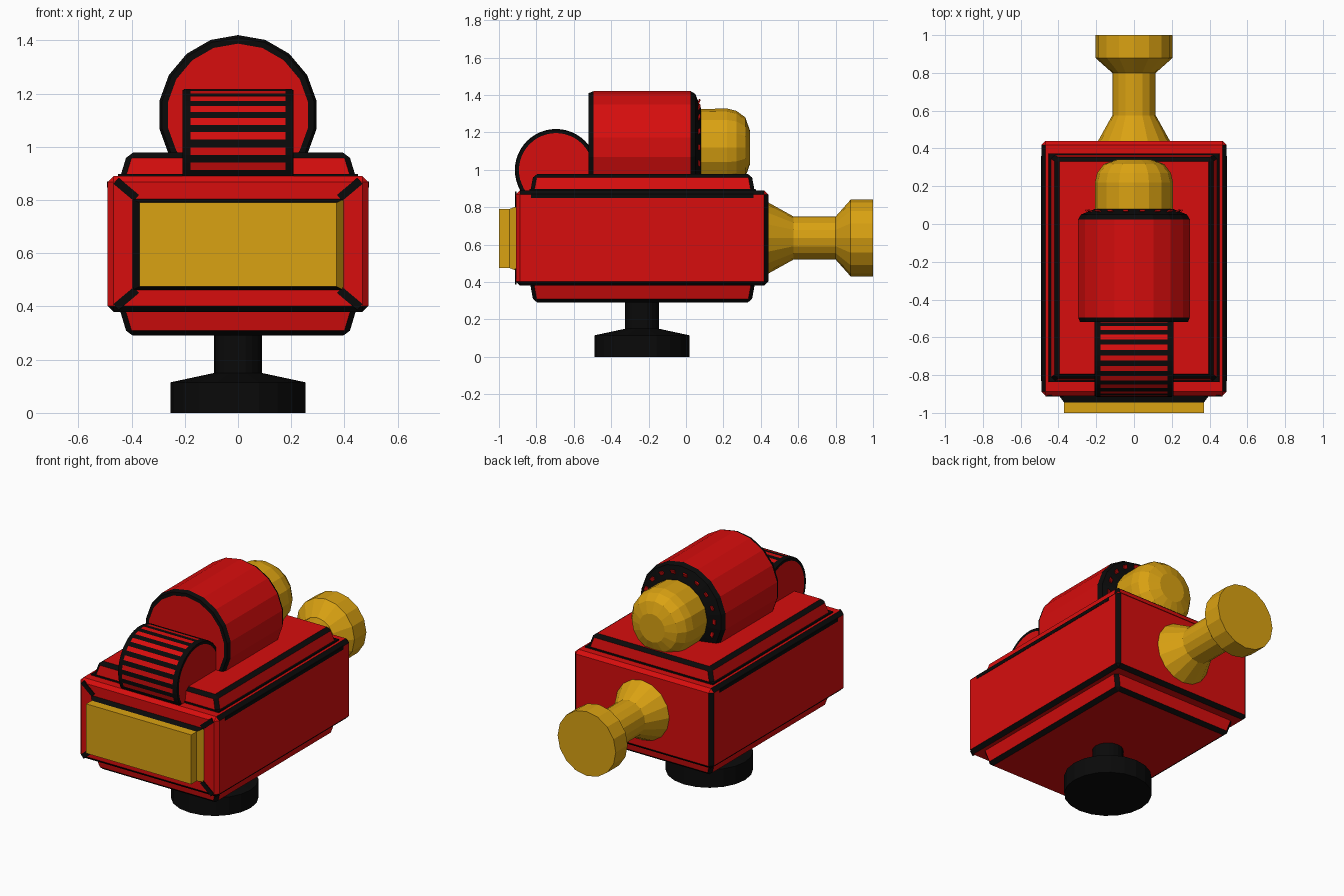
import bpy, bmesh, math
from mathutils import Vector, Matrix

if "Cube" in bpy.data.objects:
    bpy.data.objects.remove(bpy.data.objects["Cube"])


def material(name, rgb):
    m = bpy.data.materials.new(name)
    m.diffuse_color = (*rgb, 1)
    m.use_nodes = True
    m.node_tree.nodes["Principled BSDF"].inputs["Base Color"].default_value = m.diffuse_color
    return m


MATS = [material("red", (0.68, 0.004, 0.004)),
        material("black", (0.003, 0.003, 0.003)),
        material("gold", (0.70, 0.36, 0.006))]
RED, BLACK, GOLD = range(3)


def finish(name, bm):
    bmesh.ops.recalc_face_normals(bm, faces=bm.faces)
    me = bpy.data.meshes.new(name)
    for m in MATS:
        me.materials.append(m)
    bm.to_mesh(me)
    bm.free()
    ob = bpy.data.objects.new(name, me)
    bpy.context.collection.objects.link(ob)
    return ob


def rect_z(hx, y0, y1, z):
    return [(-hx, y0, z), (hx, y0, z), (hx, y1, z), (-hx, y1, z)]


def rect_y(hx, z0, z1, y):
    return [(-hx, y, z0), (hx, y, z0), (hx, y, z1), (-hx, y, z1)]


def block(name, ring_a, ring_b, mat=RED, bevel=0, rule=None):
    """Six-sided block between two rectangles, with black chamfers."""
    bm = bmesh.new()
    a = [bm.verts.new(p) for p in ring_a]
    b = [bm.verts.new(p) for p in ring_b]
    bm.faces.new(a)
    bm.faces.new(b)
    for i in range(4):
        j = (i + 1) % 4
        bm.faces.new((a[i], a[j], b[j], b[i]))
    for f in bm.faces:
        f.material_index = mat
    bmesh.ops.recalc_face_normals(bm, faces=bm.faces)
    if bevel:
        bmesh.ops.bevel(bm, geom=bm.edges[:], offset=bevel, segments=1,
                        profile=0.5, affect='EDGES', material=BLACK)
    bm.normal_update()
    if rule:
        for f in bm.faces:
            f.material_index = rule(f)
    return finish(name, bm)


def lathe(name, profile, sides, axis, center, rule):
    """Revolve (radius, height) points; rule(segment, side) gives the colour."""
    bm = bmesh.new()
    rings = []
    for r, h in profile:
        ring = []
        for i in range(sides):
            t = 2 * math.pi * i / sides
            s, c = r * math.sin(t), r * math.cos(t)
            p = {'x': (h, s, c), 'y': (s, h, c), 'z': (s, c, h)}[axis]
            ring.append(bm.verts.new(Vector(p) + Vector(center)))
        rings.append(ring)
    for k in range(len(rings) - 1):
        for i in range(sides):
            j = (i + 1) % sides
            f = bm.faces.new((rings[k][i], rings[k][j], rings[k + 1][j], rings[k + 1][i]))
            f.material_index = rule(k, i)
    for ring, k in ((rings[0], -1), (rings[-1], len(rings) - 1)):
        bm.faces.new(ring).material_index = rule(k, 0)
    return finish(name, bm)


# Main housing: black chamfers except on the front uprights and upper ends
def body_rule(f):
    n = f.normal
    if n.y < -0.3 and n.z > -0.3:
        return RED
    if n.y > 0.3 and n.z > 0.3:
        return RED
    return f.material_index


block("body", rect_z(0.49, -0.91, 0.44, 0.38), rect_z(0.49, -0.91, 0.44, 0.89),
      bevel=0.022, rule=body_rule)

# Stepped plates above and below the housing
for name, z0, z1 in (("top_plate", 0.87, 0.978), ("bottom_plate", 0.40, 0.29)):
    block(name, rect_z(0.448, -0.835, 0.37, z0), rect_z(0.415, -0.815, 0.35, z1), bevel=0.02)
block("top_plate_seam", rect_z(0.452, -0.838, 0.374, 0.888),
      rect_z(0.45, -0.836, 0.372, 0.898), BLACK)

# Dark side strips under the top plate
for side in (-1, 1):
    ob = block("side_strip", rect_z(0.003, -0.83, 0.36, 0.848),
               rect_z(0.003, -0.83, 0.36, 0.87), BLACK)
    ob.location.x = side * 0.489

# Front bezel and lens panel
block("front_bezel", rect_y(0.40, 0.46, 0.805, -0.905), rect_y(0.37, 0.475, 0.79, -0.945),
      rule=lambda f: GOLD if f.normal.x > 0.3 else BLACK)
block("front_panel", rect_y(0.37, 0.475, 0.79, -0.93), rect_y(0.37, 0.475, 0.79, -1.0), GOLD)

# Diagonal corner ribs on the front
bm = bmesh.new()
for sx in (-1, 1):
    for sz in (-1, 1):
        mat = (Matrix.Translation((sx * 0.42, -0.91, 0.635 + sz * 0.205))
               @ Matrix.Rotation(-sx * sz * math.radians(40), 4, 'Y')
               @ Matrix.Diagonal((0.10, 0.009, 0.03, 1)))
        bmesh.ops.create_cube(bm, size=1, matrix=mat)
for f in bm.faces:
    f.material_index = BLACK
finish("front_corner_ribs", bm)

# Large drum on top
lathe("drum", [(0.268, -0.52), (0.29, -0.52), (0.30, -0.495), (0.30, 0.025),
               (0.285, 0.05), (0.21, 0.08)], 18, 'y', (0, 0, 1.12),
      lambda k, i: RED if k in (-1, 2) else BLACK)

# Red studs round the rear rim of the drum
bm = bmesh.new()
for i in range(18):
    mat = (Matrix.Translation((0, 0, 1.12))
           @ Matrix.Rotation(2 * math.pi * (i + 0.5) / 18, 4, 'Y')
           @ Matrix.Translation((0, 0.066, 0.24))
           @ Matrix.Rotation(math.radians(-22), 4, 'X')
           @ Matrix.Diagonal((0.028, 0.008, 0.04, 1)))
    bmesh.ops.create_cube(bm, size=1, matrix=mat)
finish("drum_studs", bm)

# Rounded cap behind the drum
lathe("drum_cap", [(0.205, 0.06), (0.207, 0.22), (0.195, 0.27), (0.16, 0.317), (0.09, 0.342)],
      16, 'y', (0, 0, 1.12), lambda k, i: GOLD)

# Ribbed thumb wheel
lathe("thumb_wheel", [(0.198, -0.208), (0.215, -0.208), (0.22, -0.2), (0.22, -0.178),
                      (0.22, 0.178), (0.22, 0.2), (0.215, 0.208), (0.198, 0.208)],
      48, 'x', (0, -0.695, 0.998),
      lambda k, i: RED if k in (-1, 7) or (k == 3 and i % 2) else BLACK)

# Rear plunger
lathe("rear_plunger", [(0.195, 0.42), (0.19, 0.44), (0.115, 0.575), (0.115, 0.80),
                       (0.205, 0.88), (0.205, 1.0)], 16, 'y', (0, 0, 0.635),
      lambda k, i: GOLD)

# Pedestal foot
lathe("foot", [(0.253, 0), (0.253, 0.115), (0.09, 0.15), (0.09, 0.32)],
      20, 'z', (0, -0.235, 0), lambda k, i: BLACK)
